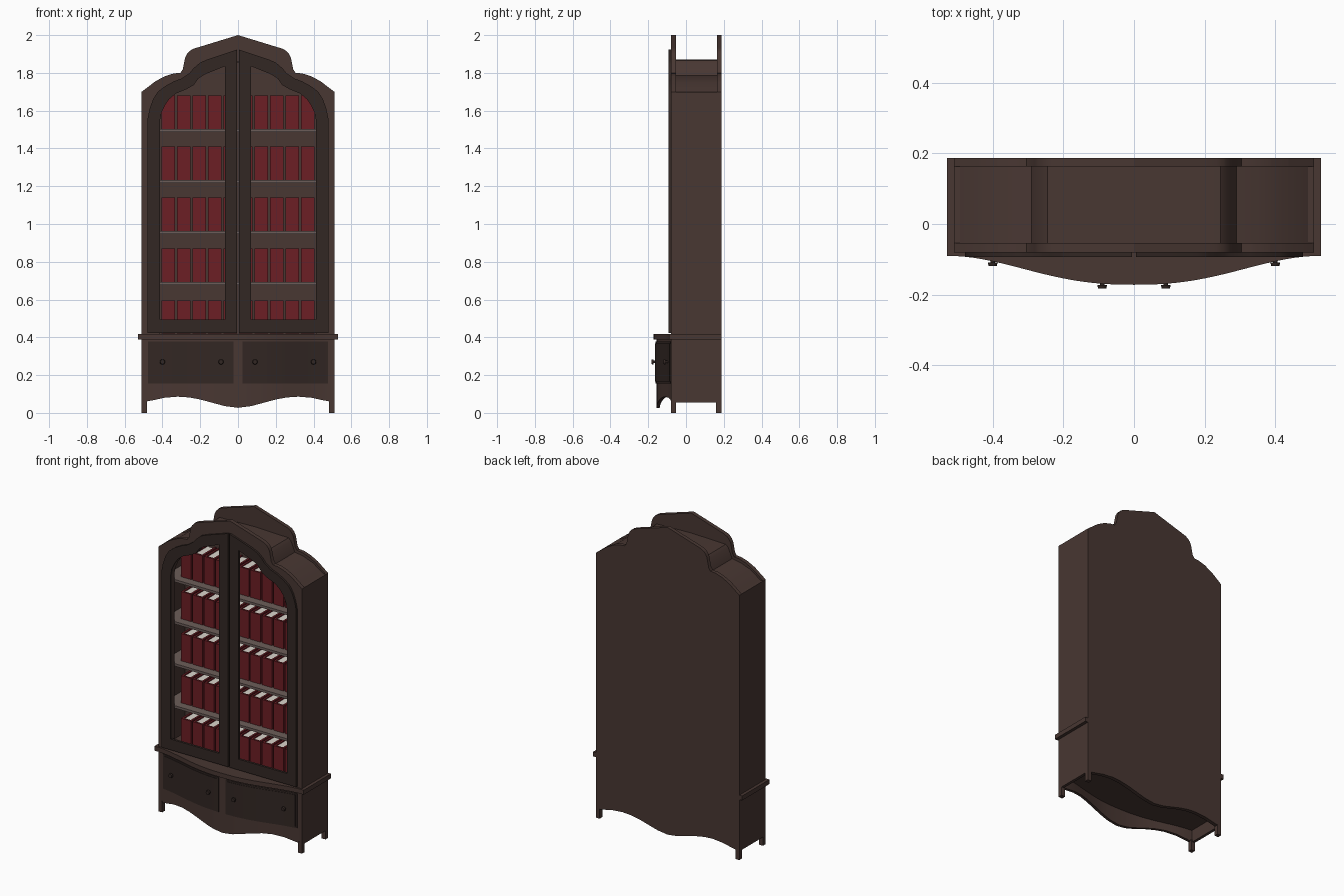
import bpy, bmesh, math
from mathutils import Matrix

if "Cube" in bpy.data.objects:
    bpy.data.objects.remove(bpy.data.objects["Cube"])


def material(name, rgb):
    m = bpy.data.materials.new(name)
    m.diffuse_color = (*rgb, 1)
    m.use_nodes = True
    m.node_tree.nodes["Principled BSDF"].inputs["Base Color"].default_value = m.diffuse_color
    return m


WOOD = material("brown_wood", (.065, .038, .032))
DARK = material("dark_wood", (.032, .020, .017))
SHELF = material("shelf_wood", (.15, .11, .10))
RED = material("red_cover", (.15, .013, .018))
PAGE = material("paper", (.70, .66, .60))


def curve(pts):
    """Symmetric piecewise-linear function of |x|."""
    def f(x):
        x = min(max(abs(x), pts[0][0]), pts[-1][0])
        for (a, p), (b, q) in zip(pts, pts[1:]):
            if x <= b:
                return p + (q - p) * (x - a) / (b - a)
    f.knots = [p[0] for p in pts]
    return f


def val(f, x):
    return f(x) if callable(f) else f


def bow(base, depth=.082):
    """Bowed front line in plan."""
    return lambda x: base - depth * (1 + math.cos(math.pi * min(1, abs(x) / .53) ** 1.2)) / 2


def strip(bm, x0, x1, zlo, zhi, yf, yb, mat=0):
    """Solid between two height limits and two depth limits; each may vary along x."""
    xs = {x0, x1}
    if any(callable(v) for v in (zlo, zhi, yf, yb)):
        n = max(2, round((x1 - x0) / .025))
        if callable(yf):
            xs |= {x0 + (x1 - x0) * i / n for i in range(n + 1)}
        for f in (zlo, zhi):
            for k in getattr(f, "knots", []):
                xs |= {s * k for s in (1, -1) if x0 < s * k < x1}
    cols = []
    for x in sorted(xs):
        a, b, f, k = (val(v, x) for v in (zlo, zhi, yf, yb))
        cols.append([bm.verts.new(p) for p in ((x, f, a), (x, f, b), (x, k, b), (x, k, a))])
    faces = [bm.faces.new(cols[0]), bm.faces.new(cols[-1][::-1])]
    for c, d in zip(cols, cols[1:]):
        for i in range(4):
            j = (i + 1) % 4
            faces.append(bm.faces.new((c[i], d[i], d[j], c[j])))
    for f in faces:
        f.material_index = mat


def finish(name, bm, *mats):
    bmesh.ops.recalc_face_normals(bm, faces=bm.faces)
    me = bpy.data.meshes.new(name)
    bm.to_mesh(me)
    bm.free()
    for m in mats:
        me.materials.append(m)
    ob = bpy.data.objects.new(name, me)
    bpy.context.collection.objects.link(ob)
    return ob


def part(name, mat, *pieces):
    bm = bmesh.new()
    for p in pieces:
        strip(bm, *p)
    return finish(name, bm, mat)


# outlines of the crown, doors, roof and scalloped apron
crown = curve([(0, 2.0), (.235, 1.928), (.255, 1.917), (.27, 1.90), (.28, 1.88), (.292, 1.82),
               (.305, 1.80), (.34, 1.797), (.385, 1.783), (.435, 1.757), (.51, 1.70)])
door_out = curve([(0, 1.925), (.16, 1.872), (.20, 1.855), (.235, 1.825), (.255, 1.80), (.30, 1.77),
                  (.34, 1.755), (.386, 1.73), (.425, 1.70), (.45, 1.66), (.468, 1.61), (.478, 1.56)])
door_in = curve([(0, 1.86), (.07, 1.835), (.18, 1.79), (.21, 1.77), (.235, 1.735), (.27, 1.715),
                 (.33, 1.69), (.365, 1.66), (.386, 1.63), (.405, 1.59), (.413, 1.55)])
roof_top = curve([(0, 1.872), (.245, 1.865), (.262, 1.85), (.29, 1.785), (.35, 1.775),
                  (.42, 1.75), (.492, 1.70)])
roof_low = lambda x: roof_top(x) - .018
roof_low.knots = roof_top.knots
apron = curve([(0, .027), (.07, .036), (.13, .052), (.20, .071), (.26, .082), (.32, .086),
               (.39, .080), (.44, .069), (.51, .056)])

BACK = .187

# carcass
part("back_board", WOOD, (-.51, .51, apron, crown, .163, BACK))
part("front_crown_frame", WOOD,
     (-.413, .413, door_in, crown, -.08, -.054),
     (-.51, -.413, .41, crown, -.08, -.054), (.413, .51, .41, crown, -.08, -.054))
part("roof", WOOD, (-.492, .492, roof_low, roof_top, -.054, .163))
for side, s in (("left", -1), ("right", 1)):
    part(side + "_side", WOOD, (min(s * .492, s * .51), max(s * .492, s * .51),
                                .056, 1.70, -.08, BACK))
part("counter", WOOD, (-.53, .53, .388, .417, bow(-.09), BACK))
part("bowed_front", WOOD, (-.51, .51, apron, .388, bow(-.075), bow(-.057)))
part("case_floor", WOOD, (-.492, .492, .135, .150, bow(-.06), .163))

# feet
for s in (-1, 1):
    for y in (-.08, .160):
        part("foot", WOOD, (min(s * .483, s * .51), max(s * .483, s * .51), 0, .07, y, y + .027))

# doors and drawers, with knobs
for side, s in (("left", -1), ("right", 1)):
    def span(a, b):
        return (min(s * a, s * b), max(s * a, s * b))
    part(side + "_door", DARK,
         (*span(.006, .07), .424, door_out, -.093, -.078),
         (*span(.07, .413), door_in, door_out, -.093, -.078),
         (*span(.413, .478), .424, door_out, -.093, -.078),
         (*span(.07, .413), .424, .494, -.093, -.078))
    part(side + "_drawer", DARK,
         (*span(.025, .476), .155, .378, bow(-.079), bow(-.070)),
         (*span(.035, .466), .165, .368, bow(-.082), bow(-.070)))
    for x in (.09, .40):
        y = bow(-.082)(x)
        bm = bmesh.new()
        for r, length, off in ((.007, .016, .004), (.014, .010, .016)):
            bmesh.ops.create_cone(
                bm, cap_ends=True, segments=16, radius1=r, radius2=r * .85, depth=length,
                matrix=Matrix.Translation((s * x, y - off, .27)) @ Matrix.Rotation(math.pi / 2, 4, 'X'))
        finish("drawer_knob", bm, DARK)

# shelves
for i in range(1, 5):
    part("shelf", SHELF, (-.492, .492, .408 + .27 * i, .424 + .27 * i, -.053, .163))

# rows of books: two covers, a spine and a page block
for row in range(5):
    z = .42 + .272 * row if row == 0 else .424 + .27 * row
    bm = bmesh.new()
    for i in range(10):
        a = -.41 + .082 * i + .005
        b = a + .072
        strip(bm, a, b, z, z + .175, 0, .012)
        strip(bm, a, a + .012, z, z + .175, .012, .14)
        strip(bm, b - .012, b, z, z + .175, .012, .14)
        strip(bm, a + .012, b - .012, z + .005, z + .168, .012, .135, 1)
    finish("book_row", bm, RED, PAGE)

# smooth curved surfaces while keeping corners crisp
for ob in bpy.context.scene.objects:
    ob.select_set(True)
    bpy.context.view_layer.objects.active = ob
bpy.ops.object.shade_smooth_by_angle(angle=math.radians(30))
